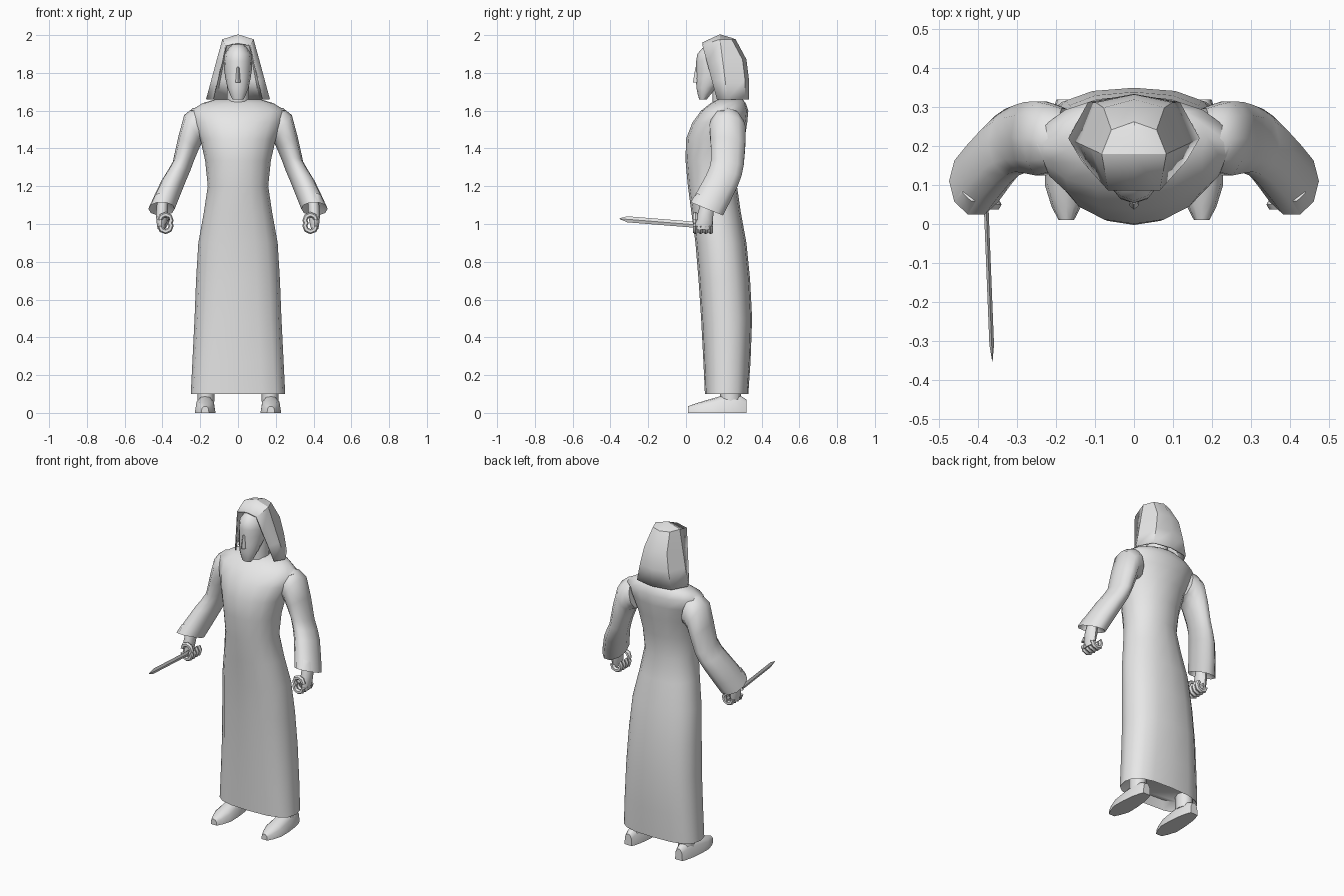
import bpy, bmesh
from math import sin, cos, pi, copysign, radians

cube = bpy.data.objects.get("Cube")
if cube:
    bpy.data.objects.remove(cube)

shade = (.8, .8, .8, 1)
grey = bpy.data.materials.new("pale_grey")
grey.use_nodes = True
grey.diffuse_color = shade
grey.node_tree.nodes["Principled BSDF"].inputs["Base Color"].default_value = shade


def loft(name, rings, side=1, closed=True, angle=55):
    """Skin a list of rings; a side of -1 mirrors the part to the model's right."""
    bm = bmesh.new()
    loops = [[bm.verts.new((x * side, y, z)) for x, y, z in ring] for ring in rings]
    count = len(loops[0])
    for lower, upper in zip(loops, loops[1:]):
        for i in range(count if closed else count - 1):
            j = (i + 1) % count
            bm.faces.new((lower[i], lower[j], upper[j], upper[i]))
    if closed:
        bm.faces.new(loops[0])
        bm.faces.new(loops[-1])
    bmesh.ops.remove_doubles(bm, verts=bm.verts[:], dist=.0005)
    bmesh.ops.recalc_face_normals(bm, faces=bm.faces[:])
    mesh = bpy.data.meshes.new(name)
    bm.to_mesh(mesh)
    bm.free()
    mesh.materials.append(grey)
    obj = bpy.data.objects.new(name, mesh)
    bpy.context.collection.objects.link(obj)
    bpy.ops.object.select_all(action='DESELECT')
    obj.select_set(True)
    bpy.context.view_layer.objects.active = obj
    bpy.ops.object.shade_smooth_by_angle(angle=radians(angle))
    return obj


def mix(start, end, t):
    return start + (end - start) * t


def refine(keys):
    """Add one smoothly interpolated row between each pair of key rows."""
    padded = [keys[0], *keys, keys[-1]]
    result = []
    for before, first, second, after in zip(padded, padded[1:], padded[2:], padded[3:]):
        result.append(first)
        result.append([(9 * (p + q) - o - r) / 16 for o, p, q, r in zip(before, first, second, after)])
    return result + [keys[-1]]


def turn(count):
    return [2 * pi * i / count for i in range(count)]


def soften(value, power):
    return copysign(abs(value) ** power, value)


def oval(z, half, front, back, count=16, power=1, x=0):
    """Level ring with one point on the front centre line."""
    middle, depth = (front + back) / 2, (back - front) / 2
    return [(x + half * soften(sin(a), power), middle - depth * soften(cos(a), power), z)
            for a in turn(count)]


def sleeve_ring(x, y, z, half, depth):
    """Ring that leans towards the shoulder at the top and lifts in front at the cuff."""
    lean = max(0, z - 1.33) * .45
    lift = (1.6 - z) * .07
    return [(x + half * cos(a), y + depth * sin(a), z + lean * cos(a) - lift * sin(a))
            for a in turn(10)]


def recess(ring, scale):
    """Smaller copy of an end ring, pushed up inside the opening."""
    middle_x = sum(p[0] for p in ring) / len(ring)
    middle_y = sum(p[1] for p in ring) / len(ring)
    return [(mix(middle_x, x, scale), mix(middle_y, y, scale), z + .05) for x, y, z in ring]


def curl(name, y, height, direction, side):
    """Bent finger: an arc of round rings."""
    bend, thick = .03, .014
    rings = []
    for step in range(6):
        a = direction * step * .8
        rings.append([(.384 + (bend + thick * cos(b)) * cos(a),
                       y + thick * sin(b),
                       height + (bend + thick * cos(b)) * sin(a)) for b in turn(6)])
    loft(name, rings, side)


# Long robe, squarer towards the hem and hollow underneath
robe_keys = [(.1, .25, .1, .33), (.5, .23, .08, .35), (.9, .21, .05, .32), (1.2, .16, .01, .27),
             (1.45, .2, 0, .31), (1.6, .25, .08, .33), (1.66, .12, .17, .3)]
robe = [oval(*key, power=min(1, .7 + key[0] / 5)) for key in refine(robe_keys)]
loft("robe", [recess(robe[0], .8)] + robe, angle=60)

# Neck, bearded face and nose
loft("neck", [oval(z, .06, .14, .27, 10) for z in (1.6, 1.8)])
head_keys = [(1.66, .03, .07, .11), (1.72, .055, .055, .16), (1.82, .074, .054, .25),
             (1.9, .07, .06, .25), (1.95, .03, .11, .22)]
loft("head", [oval(*key, count=12) for key in refine(head_keys)], angle=60)
loft("nose", [oval(1.75, .015, .037, .08, 6), oval(1.83, .008, .05, .08, 6)])

# Hood: rows run from one front edge round the back to the other, then close at the crown
hood_rows = []
for level in range(4):
    t = level / 3
    half, back, z = mix(.165, .08, t), .33 - .07 * t ** 4, mix(1.66, 1.975, t)
    row = [(half * .8, mix(.165, .088, t), z - .03 * t), (half, mix(.22, .18, t), z),
           (half * .7, back - .02, z), (0, back, z)]
    hood_rows.append(row + [(-x, y, z) for x, y, z in row[-2::-1]])
hood_rows.append([(0, y, 2 - 5 * (y - .18) ** 2) for x, y, z in hood_rows[-1]])
hood = loft("hood", hood_rows, closed=False, angle=32)
cloth = hood.modifiers.new("cloth_thickness", 'SOLIDIFY')
cloth.thickness = .008
cloth.offset = 0

# Shared arm and shoe outlines
sleeve_keys = [(.18, .22, 1.53, .02, .08), (.24, .22, 1.5, .045, .1), (.29, .22, 1.33, .055, .09),
               (.34, .19, 1.23, .065, .09), (.405, .11, 1.08, .07, .09)]
sleeve = [sleeve_ring(*key) for key in refine(sleeve_keys)]
sleeve.append(recess(sleeve[-1], .6))
shoe_keys = [(.32, .025, .07), (.25, .045, .1), (.1, .055, .065), (.01, .02, .035)]
shoe = [[(.174 + half * cos(pi * (i / 6)), y, height * abs(sin(pi * (i / 6))) ** .6) for i in range(7)]
        for y, half, height in refine(shoe_keys)]
palm_keys = [(1.15, .025, .09, .15), (1.05, .032, .06, .145), (.97, .018, .045, .135)]

for side, label in ((1, "left"), (-1, "right")):
    # Wide sleeve and curled hand
    loft(label + "_sleeve", sleeve, side)
    loft(label + "_palm", [oval(*key, count=8, x=.45 - key[0] * .045) for key in refine(palm_keys)], side)
    for finger in range(4):
        curl(f"{label}_finger_{finger + 1}", .05 + .027 * finger, .99, -1, side)
    curl(label + "_thumb", .05, 1.02, 1, side)

    # Shoe and ankle
    loft(label + "_shoe", shoe, side)
    loft(label + "_ankle", [oval(z, .045, .18, .29, 8, x=.17) for z in (.06, .2)], side)

# Thin rod held in the right hand, pointed at the far end
rod = []
for y, size in ((.15, 1), (-.31, 1), (-.353, .1)):
    x, z = .378 + .04 * y, 1 - .08 * y
    rod.append([(x + .006 * size * cos(a), y, z + .016 * size * sin(a)) for a in turn(4)])
loft("rod", rod, side=-1, angle=20)
